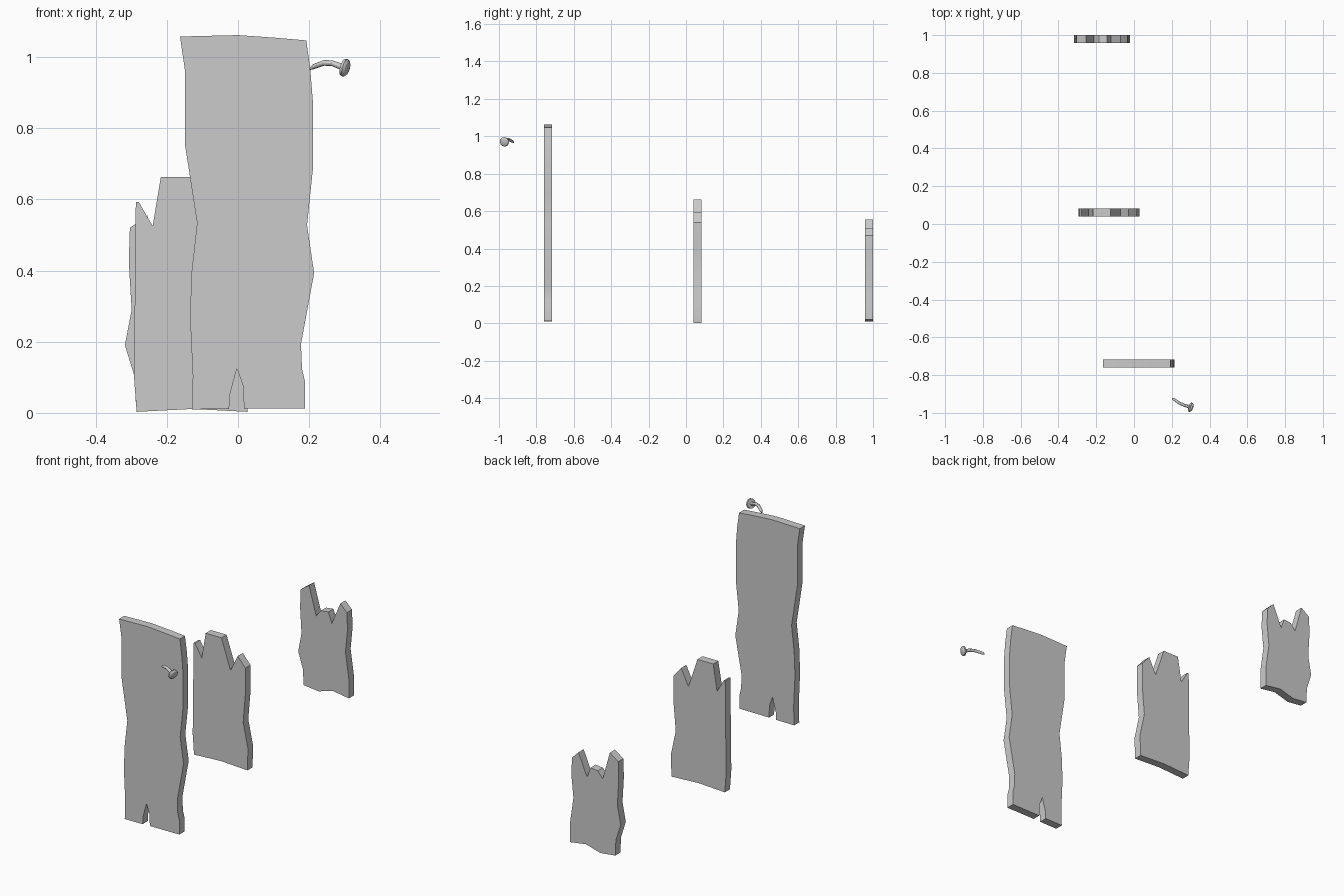
import bpy, bmesh, math
from mathutils import Vector

if "Cube" in bpy.data.objects:
    bpy.data.objects.remove(bpy.data.objects["Cube"])


def finish(name, bm):
    bmesh.ops.recalc_face_normals(bm, faces=bm.faces)
    me = bpy.data.meshes.new(name)
    bm.to_mesh(me)
    bm.free()
    ob = bpy.data.objects.new(name, me)
    bpy.context.collection.objects.link(ob)
    bpy.ops.object.select_all(action='DESELECT')
    ob.select_set(True)
    bpy.context.view_layer.objects.active = ob
    bpy.ops.object.shade_smooth_by_angle(angle=math.radians(30))
    return ob


def plank(name, outline, y0, y1):
    """Extrude an x/z outline from y0 to y1."""
    bm = bmesh.new()
    face = bm.faces.new([bm.verts.new((x, y0, z)) for x, z in outline])
    ext = bmesh.ops.extrude_face_region(bm, geom=[face], use_keep_orig=True)
    for v in ext['geom']:
        if isinstance(v, bmesh.types.BMVert):
            v.co.y = y1
    bmesh.ops.triangulate(bm, faces=[f for f in bm.faces if len(f.verts) > 4])
    return finish(name, bm)


def sweep(name, rings, sides):
    """Skin circles given as (centre, axis, radius)."""
    bm = bmesh.new()
    loops = []
    for c, axis, r in rings:
        c, axis = Vector(c), Vector(axis).normalized()
        u = axis.cross(Vector((0, 0, 1))).normalized()
        w = u.cross(axis)
        loops.append([bm.verts.new(c + r * (math.cos(t) * u + math.sin(t) * w))
                      for t in (2 * math.pi * i / sides for i in range(sides))])
    for a, b in zip(loops, loops[1:]):
        for i in range(sides):
            j = (i + 1) % sides
            bm.faces.new((a[i], a[j], b[j], b[i]))
    bm.faces.new(loops[0])
    bm.faces.new(loops[-1])
    return finish(name, bm)


# tall front plank with a split at the bottom
plank("tall_plank", [
    (-.163, 1.058), (-.149, .962), (-.149, .754), (-.115, .534), (-.13, .4),
    (-.135, .275), (-.127, .103), (-.13, .01), (-.025, .011), (-.023, .05),
    (-.003, .125), (.014, .077), (.017, .012), (.189, .013), (.189, .086),
    (.18, .123), (.177, .193), (.214, .393), (.194, .528), (.211, .69),
    (.211, .869), (.203, .968), (.192, 1.047), (.1, 1.055), (0, 1.062)],
    -.76, -.717)

# broken middle plank
plank("middle_broken_plank", [
    (-.287, .593), (-.289, .52), (-.29, .32), (-.293, .11), (-.285, .003),
    (-.13, .011), (.027, .003), (.03, .12), (.002, .25), (.015, .4),
    (.015, .54), (-.03, .592), (-.072, .505), (-.125, .663), (-.217, .663),
    (-.24, .525), (-.279, .593)],
    .04, .083)

# broken rear plank
plank("rear_broken_plank", [
    (-.304, .52), (-.307, .424), (-.299, .29), (-.318, .19), (-.29, .1),
    (-.287, .02), (-.2, .01), (-.115, .034), (-.022, .02), (-.022, .12),
    (-.042, .26), (-.03, .38), (-.034, .47), (-.072, .508), (-.122, .39),
    (-.142, .445), (-.185, .44), (-.213, .405), (-.255, .555)],
    .957, 1.0)

# bent nail: pointed tip, curved shaft, domed head
h = Vector((1, -.38, -.28)).normalized()
neck = Vector((.294, -.968, .972))
sweep("bent_nail", [
    ((.202, -.922, .967), (1, -.6, .3), .003),
    ((.212, -.929, .973), (1, -.6, .3), .007),
    ((.242, -.949, .984), (1, -.5, .1), .008),
    ((.265, -.959, .983), (1, -.4, -.2), .008),
    (neck, h, .009),
    (neck + h * .001, h, .024),
    (neck + h * .009, h, .026),
    (neck + h * .015, h, .020),
    (neck + h * .018, h, .008)], 12)
